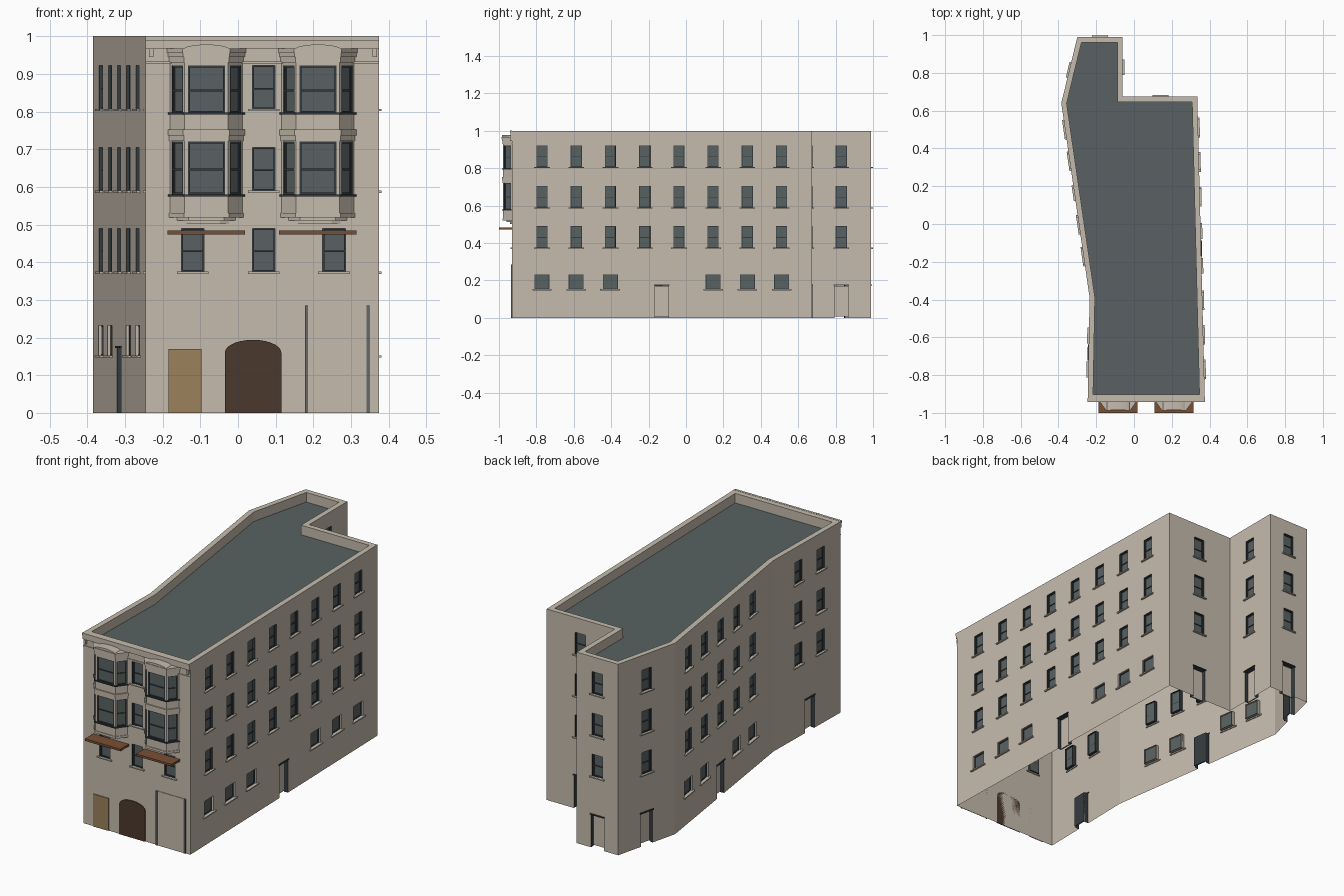
import bpy
import math
from mathutils import Vector

cube = bpy.data.objects.get("Cube")
if cube:
    bpy.data.objects.remove(cube)


def material(name, rgb):
    m = bpy.data.materials.new(name)
    m.use_nodes = True
    m.diffuse_color = (*rgb, 1)
    m.node_tree.nodes["Principled BSDF"].inputs["Base Color"].default_value = (*rgb, 1)
    return m


STONE, GLASS, FRAME, WOOD, ARCH, TAN, GREY = range(7)
MATS = [material("warm_stone", (0.56, 0.50, 0.42)),
        material("slate_glass", (0.10, 0.12, 0.122)),
        material("dark_frame", (0.035, 0.045, 0.05)),
        material("canopy_wood", (0.19, 0.08, 0.035)),
        material("dark_brown", (0.07, 0.04, 0.027)),
        material("tan_door", (0.33, 0.22, 0.105)),
        material("grey_metal", (0.13, 0.14, 0.15))]


class Part:
    """Collects coloured polygons into one object."""

    def __init__(self, name):
        self.name, self.verts, self.faces, self.mats = name, [], [], []

    def face(self, points, mat=STONE):
        start = len(self.verts)
        self.verts += [tuple(p) for p in points]
        self.faces.append(range(start, start + len(points)))
        self.mats.append(mat)

    def prism(self, bottom, top, mat=STONE):
        n = len(bottom)
        self.face(bottom[::-1], mat)
        self.face(top, mat)
        for i in range(n):
            j = (i + 1) % n
            self.face([bottom[i], bottom[j], top[j], top[i]], mat)

    def build(self):
        mesh = bpy.data.meshes.new(self.name)
        mesh.from_pydata(self.verts, [], [list(f) for f in self.faces])
        for m in MATS:
            mesh.materials.append(m)
        mesh.polygons.foreach_set("material_index", self.mats)
        obj = bpy.data.objects.new(self.name, mesh)
        bpy.context.collection.objects.link(obj)


class Wall:
    """A vertical wall plane; u runs along it, d points outward."""

    def __init__(self, p, q):
        self.p = Vector((*p, 0))
        span = Vector((*q, 0)) - self.p
        self.length, self.dir = span.length, span.normalized()
        self.out = Vector((self.dir.y, -self.dir.x, 0))

    def at(self, u, z, d=0):
        return self.p + self.dir * u + self.out * d + Vector((0, 0, z))

    def along(self, axis, value):
        return (value - self.p[axis]) / self.dir[axis]

    def block(self, part, u0, u1, z0, z1, d0, d1, mat=STONE):
        rect = [(u0, d1), (u1, d1), (u1, d0), (u0, d0)]
        part.prism([self.at(u, z0, d) for u, d in rect],
                   [self.at(u, z1, d) for u, d in rect], mat)

    def sheet(self, name, z0, z1, holes, depth, mat=STONE):
        # Wall surface with rectangular openings and their reveals
        part = Part(name)
        us = sorted({0, self.length, *[v for h in holes for v in h[:2]]})
        zs = sorted({z0, z1, *[v for h in holes for v in h[2:4]]})
        for a, b in zip(us, us[1:]):
            for c, e in zip(zs, zs[1:]):
                mu, mz = (a + b) / 2, (c + e) / 2
                if not any(h[0] < mu < h[1] and h[2] < mz < h[3] for h in holes):
                    part.face([self.at(a, c), self.at(b, c), self.at(b, e), self.at(a, e)], mat)
        for a, b, c, e, rim in holes:
            ring = [(a, c), (b, c), (b, e), (a, e)]
            for i in range(4):
                (u, z), (s, t) = ring[i], ring[(i + 1) % 4]
                if z > 0 or t > 0:
                    part.face([self.at(u, z), self.at(s, t), self.at(s, t, -depth), self.at(u, z, -depth)], rim)
        part.build()

    def glazing(self, part, a, b, c, e, depth, bar=0.004, rail=True):
        part.face([self.at(a, c, -depth), self.at(b, c, -depth),
                   self.at(b, e, -depth), self.at(a, e, -depth)], GLASS)
        mid = c + (e - c) * 0.47
        strips = [(a, a + bar, c, e), (b - bar, b, c, e), (a, b, c, c + bar), (a, b, e - bar, e)]
        if rail:
            strips.append((a, b, mid - bar / 2, mid + bar / 2))
        for s in strips:
            self.block(part, *s, -depth, -depth + 0.004, FRAME)


FLOORS = [(0.375, 0.49), (0.59, 0.705), (0.807, 0.922)]


def facade(name, wall, cols=(), small=(), doors=(), extra=()):
    """Wall with stacked windows, small ground windows and doors."""
    holes, fit = list(extra), Part(name + "_windows_and_doors")
    for z0, z1 in FLOORS:
        for u in cols:
            holes.append((u - 0.03, u + 0.03, z0, z1, FRAME))
    for u in small:
        holes.append((u - 0.04, u + 0.04, 0.153, 0.232, STONE))
    for a, b, c, e, rim in holes:
        wall.glazing(fit, a, b, c, e, 0.012, rail=rim == FRAME)
        wall.block(fit, a - 0.012, b + 0.012, c - 0.006, c, -0.005, 0.009)
    for u in doors:
        holes.append((u - 0.037, u + 0.037, 0, 0.172, FRAME))
        wall.block(fit, u - 0.037, u + 0.037, 0.006, 0.17, -0.024, -0.02)
        wall.block(fit, u - 0.037, u + 0.037, 0.006, 0.17, -0.027, -0.0241, FRAME)
        wall.block(fit, u - 0.042, u + 0.042, 0.172, 0.178, -0.004, 0.005, FRAME)
    wall.sheet(name, 0, 1, holes, 0.022 if doors else 0.013)
    fit.build()


# Footprint, counter-clockwise from the front corner
PLAN = [(-0.245, -0.93), (0.375, -0.93), (0.335, 0.675), (-0.06, 0.675),
        (-0.06, 0.99), (-0.30, 0.99), (-0.385, 0.64), (-0.235, -0.39)]
walls = [Wall(p, PLAN[(i + 1) % len(PLAN)]) for i, p in enumerate(PLAN)]
front, side, notch_back, notch_side, back, chamfer, long_side, fore_side = walls

# Front windows: a middle column plus one under each bay
front_holes = []
for x, levels in ((-0.12, 1), (0.068, 3), (0.255, 1)):
    u = front.along(0, x)
    front_holes += [(u - 0.03, u + 0.03, a, b, FRAME) for a, b in FLOORS[:levels]]
facade("front_wall", front, extra=front_holes)

side_us = [side.along(1, -0.77 + 0.183 * i) for i in range(8)]
facade("east_wall", side, side_us, side_us[:3] + side_us[5:], [side.along(1, -0.13)])
facade("notch_back_wall", notch_back, [notch_back.along(0, 0.14)], (), [notch_back.along(0, 0.14)])
facade("notch_side_wall", notch_side, [notch_side.along(1, 0.83)], (), [notch_side.along(1, 0.83)])
facade("back_wall", back, [back.length / 2], (), [back.length / 2])
facade("chamfer_wall", chamfer, [chamfer.length / 2], (), [chamfer.length / 2])
long_us = [long_side.along(1, 0.50 - 0.168 * i) for i in range(5)]
facade("west_wall", long_side, long_us, long_us[:2] + long_us[3:], long_us[2:3])
fore_us = [fore_side.along(1, y) for y in (-0.59, -0.77)]
facade("west_front_wall", fore_side, fore_us, (), [fore_side.along(1, -0.68)])


# Parapet and sunken roof
def inset(width):
    ring = []
    for i, w in enumerate(walls):
        n0, n1 = walls[i - 1].out, w.out
        ring.append(w.p - (n0 + n1) * (width / (1 + n0.dot(n1))))
    return ring


inner, up = inset(0.028), Vector((0, 0, 1))
parapet, roof = Part("parapet"), Part("roof")
for i, w in enumerate(walls):
    j = (i + 1) % len(walls)
    parapet.face([w.p + up, walls[j].p + up, inner[j] + up, inner[i] + up])
    parapet.face([inner[i] + up, inner[j] + up, inner[j] + up * 0.95, inner[i] + up * 0.95])
roof.face([p + up * 0.95 for p in inner], GLASS)
parapet.build()
roof.build()

# Front cornice with end brackets
cornice = Part("front_cornice")
for z0, z1, d in ((0.928, 0.933, 0.004), (0.968, 0.988, 0.008), (0.988, 1.001, 0.012)):
    front.block(cornice, 0, front.length, z0, z1, 0, d)
for x in (-0.23, 0.363):
    u = front.along(0, x)
    front.block(cornice, u - 0.006, u + 0.006, 0.945, 0.968, 0, 0.012)
cornice.build()

# Street entrances: tan door, arched gate and panelled bay
street = Part("street_entrances")
front.block(street, 0.06, 0.148, 0, 0.17, 0, 0.004, TAN)
arch = [(-0.035, 0), (0.115, 0)]
arch += [(0.04 + 0.075 * math.cos(t), 0.16 + 0.034 * math.sin(t))
         for t in (math.pi * k / 14 for k in range(15))]
street.prism([(x, -0.93, z) for x, z in arch], [(x, -0.934, z) for x, z in arch], ARCH)
front.block(street, 0.425, 0.59, 0, 0.284, 0, 0.003)
for x in (0.182, 0.345):
    u = front.along(0, x)
    front.block(street, u - 0.004, u + 0.004, 0, 0.285, 0, 0.006, GREY)
street.build()


# Bay windows
def bay_plan(cx, grow=0.0):
    depth = 0.048 + grow
    half = [(0.096 + grow, 0), (0.058 + grow * 0.6, depth)]
    return [(cx - half[0][0], -0.93), (cx - half[1][0], -0.93 - depth),
            (cx + half[1][0], -0.93 - depth), (cx + half[0][0], -0.93)]


for label, cx in (("west", -0.084), ("east", 0.212)):
    plan = bay_plan(cx)
    panes = Part(label + "_bay_glazing")
    for i, facing in enumerate(("left", "front", "right")):
        w = Wall(plan[i], plan[i + 1])
        gap = 0.009 if i == 1 else 0.007
        holes = [(gap, w.length - gap, a, b, FRAME) for a, b in ((0.58, 0.72), (0.797, 0.922))]
        w.sheet(f"{label}_bay_{facing}", 0.53, 0.965, holes, 0.006)
        for h in holes:
            w.glazing(panes, *h[:4], 0.006, 0.005)
    panes.build()

    # Stepped base, belt courses, dark sills and crown
    trim = Part(label + "_bay_trim")
    courses = [(0.502, 0.511, -0.036, STONE), (0.511, 0.519, -0.018, STONE),
               (0.519, 0.531, 0.003, STONE), (0.574, 0.58, 0.006, FRAME),
               (0.722, 0.737, 0.003, STONE), (0.737, 0.752, 0.006, STONE),
               (0.792, 0.797, 0.006, FRAME), (0.93, 0.945, 0.003, STONE),
               (0.945, 0.956, 0.006, STONE), (0.956, 0.967, 0.009, STONE)]
    for z0, z1, grow, mat in courses:
        ring = bay_plan(cx, grow)
        trim.prism([(x, y, z0) for x, y in ring], [(x, y, z1) for x, y in ring], mat)
    crest = [(cx + 0.06 * math.cos(t), 0.966 + 0.012 * math.sin(t))
             for t in (math.pi * k / 10 for k in range(11))]
    trim.prism([(x, -0.93, z) for x, z in crest], [(x, -0.984, z) for x, z in crest])
    trim.build()

    # Wooden canopy under the bay
    canopy = Part(label + "_canopy")
    u = front.along(0, cx)
    front.block(canopy, u - 0.103, u + 0.103, 0.473, 0.484, 0, 0.07, WOOD)
    canopy.build()
